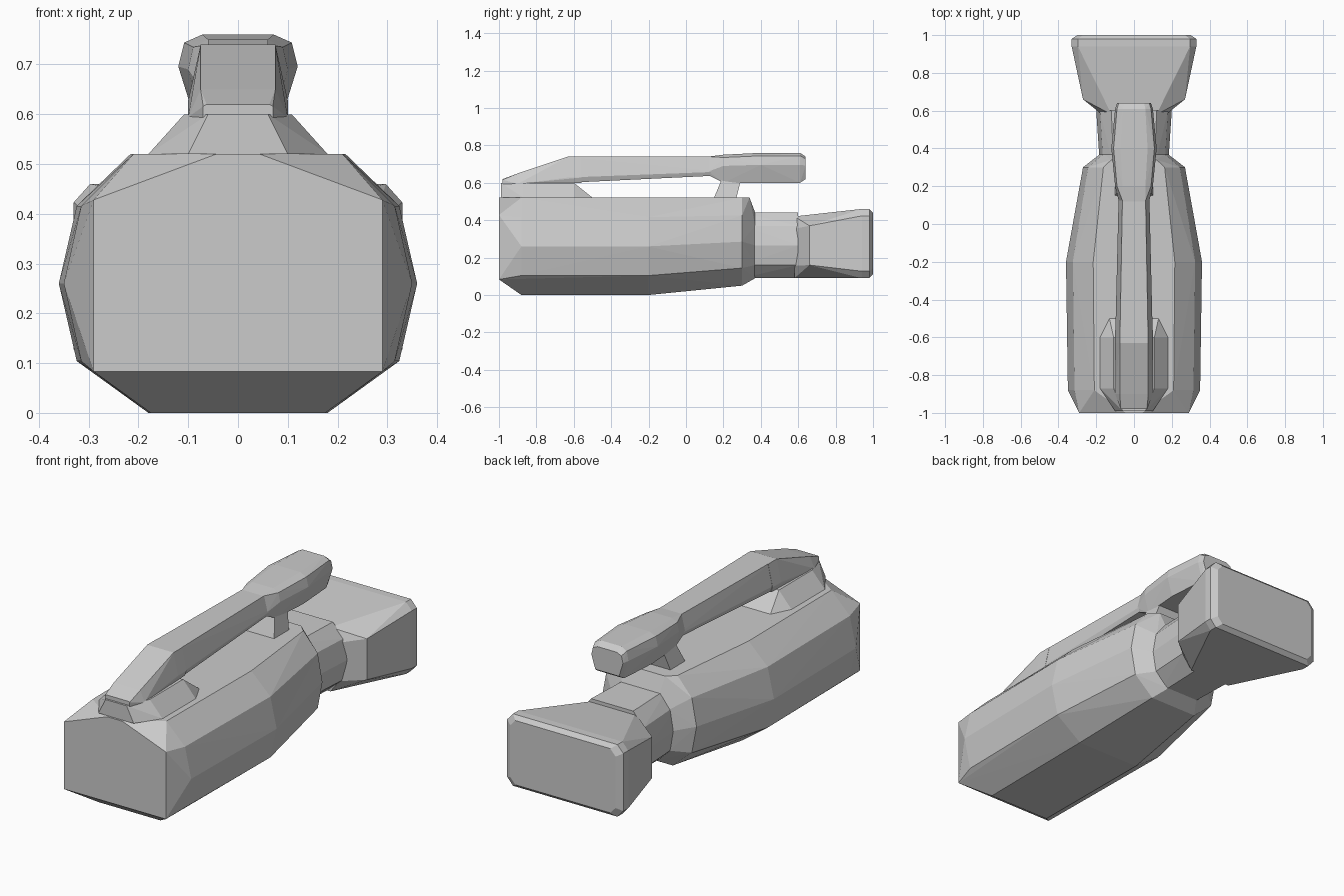
import bpy
import bmesh

cube = bpy.data.objects.get("Cube")
if cube:
    bpy.data.objects.remove(cube, do_unlink=True)

# One plain grey for the whole model
grey = bpy.data.materials.new("plain grey")
grey.use_nodes = True
colour = (.6, .6, .6, 1)
grey.diffuse_color = colour
shader = grey.node_tree.nodes["Principled BSDF"]
shader.inputs["Base Color"].default_value = colour

# Outlines of half a cross-section, as fractions of its width and height
rounded = [(.5, 0), (.9, .2), (1, .5), (.9, .8), (.6, 1)]
chamfered = [(.7, 0), (1, .2), (1, .8), (.7, 1)]
boxy = [(.9, 0), (1, .1), (1, .9), (.9, 1)]
gabled = [(1, .05), (1, .8), (.15, 1)]
sides = [(1, .2), (1, .8)]
flared = [(1, 0), (.6, 1)]
tapered = [(.9, 0), (1, .2), (.75, 1)]
bulged = [(.75, 0), (1, .6), (.9, .9), (.6, 1)]
edge = [(1, 0)]


def add_section(bm, outline, y, half_width, bottom, top):
    """Place one mirrored cross-section across the long axis."""
    for across, up in outline:
        for side in (-half_width, half_width):
            bm.verts.new((side * across, y, bottom + (top - bottom) * up))


def loft(name, *sections):
    """Wrap a row of cross-sections in a flat-shaded faceted skin."""
    bm = bmesh.new()
    for section in sections:
        add_section(bm, *section)
    bmesh.ops.convex_hull(bm, input=bm.verts[:])
    spare = [vert for vert in bm.verts if not vert.link_faces]
    bmesh.ops.delete(bm, geom=spare, context='VERTS')
    bmesh.ops.recalc_face_normals(bm, faces=bm.faces[:])
    mesh = bpy.data.meshes.new(name)
    bm.to_mesh(mesh)
    bm.free()
    mesh.materials.append(grey)
    part = bpy.data.objects.new(name, mesh)
    bpy.context.collection.objects.link(part)


# Heights and widths shared by neighbouring parts
deck = .52
foot_top = .6
grip_top = .74
grip_low = .64
neck_low = .09
neck_top = .44
grip_width = .1

# Main body with gabled front and tapering rear
loft("body",
     (gabled, -1, .29, .06, deck),
     (rounded, -.88, .35, 0, deck),
     (rounded, -.2, .36, 0, deck),
     (rounded, .3, .27, .05, deck),
     (edge, .34, .12, deck, deck),
     (rounded, .37, .18, neck_low, neck_top))

# Neck and flared nozzle
loft("neck",
     (rounded, .3, .18, neck_low, neck_top),
     (rounded, .6, .2, neck_low, neck_top))
loft("nozzle",
     (chamfered, .58, .17, neck_low, .42),
     (sides, .66, .27, neck_low, neck_top),
     (boxy, .94, .33, neck_low, .46),
     (boxy, .98, .33, neck_low, .46),
     (boxy, 1, .3, .11, neck_top))

# Foot under the front of the handle
loft("front_foot",
     (flared, -.99, .1, deck, foot_top),
     (flared, -.87, .18, deck, foot_top),
     (flared, -.6, .18, deck, foot_top),
     (edge, -.5, .13, deck, deck))

# Sloping front of the handle and the long grip
loft("handle_front",
     (boxy, -.98, .07, .58, .62),
     (tapered, -.9, grip_width, .58, .65),
     (tapered, -.63, grip_width, foot_top, grip_top),
     (tapered, -.56, grip_width, foot_top, grip_top))
loft("grip",
     (tapered, -.63, grip_width, foot_top, grip_top),
     (tapered, .2, .08, grip_low, grip_top))

# Thick rear end of the handle and its post
loft("handle_end",
     (tapered, .12, .08, grip_low, grip_top),
     (bulged, .2, grip_width, foot_top, .75),
     (bulged, .4, .12, foot_top, .76),
     (bulged, .61, grip_width, foot_top, .76),
     (bulged, .64, .09, .62, grip_top))
loft("rear_post",
     (edge, .15, grip_width, deck, deck),
     (edge, .27, grip_width, deck, deck),
     (edge, .2, .07, grip_low, grip_low),
     (edge, .3, .07, grip_low, grip_low))
